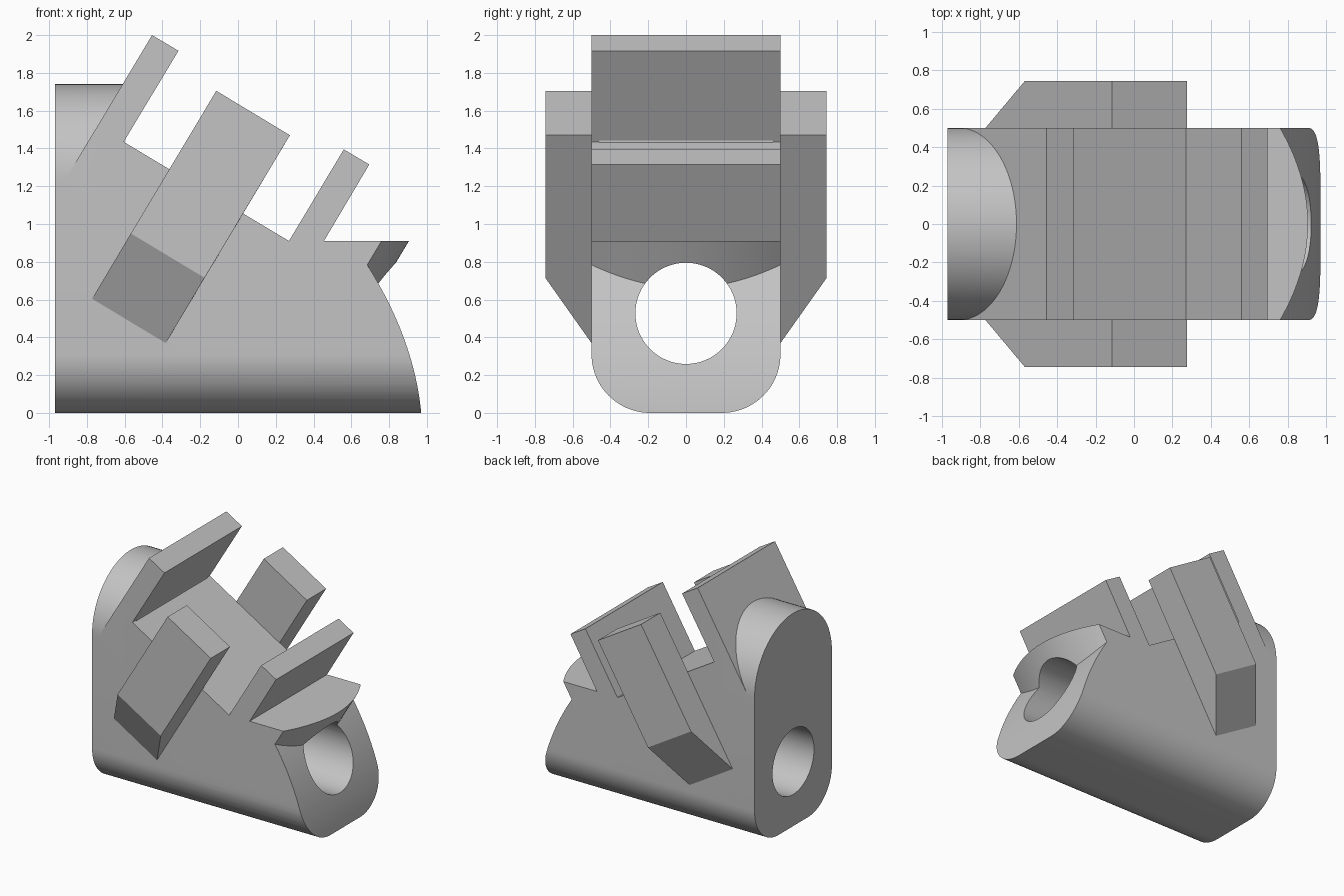
import bpy, bmesh, math
from mathutils import Vector

if "Cube" in bpy.data.objects:
    bpy.data.objects.remove(bpy.data.objects["Cube"], do_unlink=True)

grey = bpy.data.materials.new("mid grey")
grey.use_nodes = True
grey.diffuse_color = (0.55, 0.55, 0.55, 1)
grey.node_tree.nodes["Principled BSDF"].inputs["Base Color"].default_value = grey.diffuse_color


def prism(name, outline, sweep):
    """Closed solid: a flat outline of 3D points swept along a vector."""
    bm = bmesh.new()
    face = bm.faces.new([bm.verts.new(p) for p in outline])
    moved = bmesh.ops.extrude_face_region(bm, geom=[face], use_keep_orig=True)["geom"]
    bmesh.ops.translate(bm, vec=Vector(sweep),
                        verts=[g for g in moved if isinstance(g, bmesh.types.BMVert)])
    bmesh.ops.recalc_face_normals(bm, faces=bm.faces)
    mesh = bpy.data.meshes.new(name)
    bm.to_mesh(mesh)
    bm.free()
    mesh.materials.append(grey)
    obj = bpy.data.objects.new(name, mesh)
    bpy.context.collection.objects.link(obj)
    return obj


def activate(obj):
    bpy.ops.object.select_all(action="DESELECT")
    obj.select_set(True)
    bpy.context.view_layer.objects.active = obj


def combine(target, tool, operation):
    activate(target)
    mod = target.modifiers.new(operation, "BOOLEAN")
    mod.operation, mod.object, mod.solver = operation, tool, "EXACT"
    bpy.ops.object.modifier_apply(modifier=mod.name)
    bpy.data.objects.remove(tool, do_unlink=True)


def arc(cy, cz, r, start, end, x, steps=20):
    angles = [math.radians(start + (end - start) * i / steps) for i in range(steps + 1)]
    return [(x, cy + r * math.cos(a), cz + r * math.sin(a)) for a in angles]


HALF = 0.5          # half width of the body
REAR = -0.97        # rear end face

# Body: side profile with two walls, sloping floor and bulging end
side = [(REAR, 0), (REAR, 1.142), (-0.455, 2), (-0.315, 1.917), (-0.605, 1.435),
        (0.27, 0.91), (0.56, 1.395), (0.695, 1.315), (0.455, 0.91)]
for i in range(25):
    z = 0.91 * (1 - i / 24)
    side.append((0.97 - 0.096 * z - 0.343 * z * z, z))
body = prism("body", [(x, -HALF, z) for x, z in side], (0, 2 * HALF, 0))

# Rounded lower edges along the whole length
R = 0.31
section = arc(-HALF + R, R, R, 180, 270, -1.2) + arc(HALF - R, R, R, 270, 360, -1.2)
section += [(-1.2, HALF, 2.2), (-1.2, -HALF, 2.2)]
combine(body, prism("rounding", section, (2.4, 0, 0)), "INTERSECT")

# Rounded dome behind the tall wall
dome = arc(0, 1.24, HALF, 0, 180, REAR, 48) + [(REAR, -HALF, 0.95), (REAR, HALF, 0.95)]
combine(body, prism("dome", dome, (0.37, 0, 0)), "UNION")

# Curved lip over the bulging end
ys = [HALF * (i / 16 - 1) for i in range(33)]
lip = [(0.905 - 0.58 * y * y, y, 0.91) for y in ys]
lip += [(0.5, HALF, 0.91), (0.5, -HALF, 0.91)]
combine(body, prism("lip", lip, (-0.3, 0, -0.5)), "UNION")

# Bore running lengthwise
bore = arc(0, 0.527, 0.268, 0, 360, -1.5, 64)[:-1]
combine(body, prism("bore", bore, (3, 0, 0)), "DIFFERENCE")
activate(body)
bpy.ops.object.shade_smooth_by_angle(angle=math.radians(25))

# Slanted side blocks with tapered lower ends
for name, s in (("left_side_block", 1), ("right_side_block", -1)):
    # Side blocks sit on the +y and -y flanks, outline runs along the slant
    outer, inner = s * 0.745, s * 0.497
    outline = [(-0.115, inner, 1.705), (-0.115, outer, 1.705),
               (-0.567, outer, 0.95), (-0.775, inner, 0.6)]
    prism(name.replace("left", "back").replace("right", "front"), outline, (0.39, 0, -0.235))
